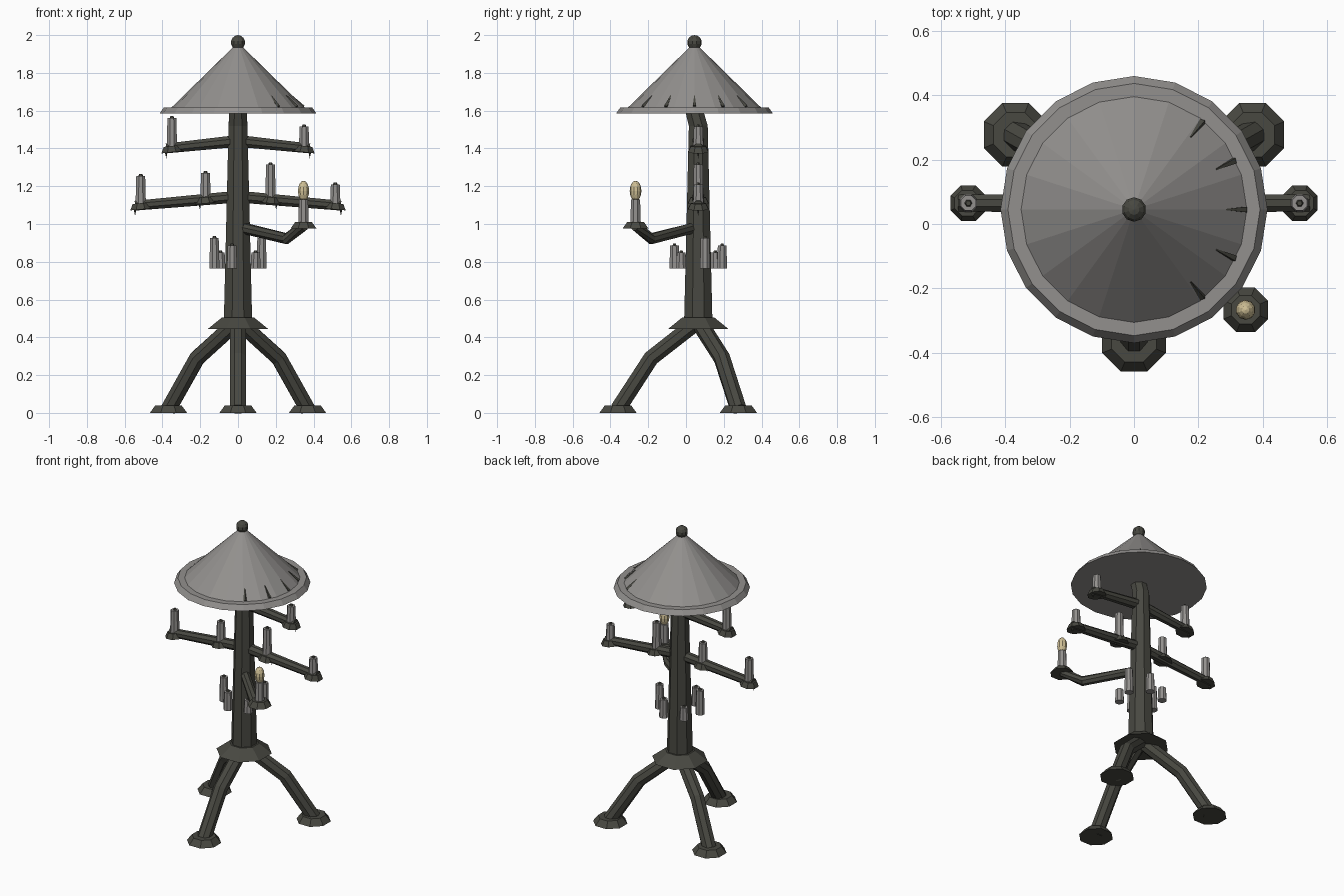
import bpy, bmesh, math
from mathutils import Vector, Matrix

cube = bpy.data.objects.get("Cube")
if cube:
    bpy.data.objects.remove(cube)


def material(name, rgb):
    m = bpy.data.materials.new(name)
    m.use_nodes = True
    color = (*rgb, 1)
    m.diffuse_color = color
    m.node_tree.nodes["Principled BSDF"].inputs["Base Color"].default_value = color
    return m


IRON = material("dark iron", (0.065, 0.065, 0.053))
GREY = material("pale grey", (0.29, 0.28, 0.27))
CREAM = material("warm cream", (0.62, 0.52, 0.3))
CENTRE = Vector((0, 0.065, 0))


def finish(name, bm, mat):
    bmesh.ops.recalc_face_normals(bm, faces=bm.faces)
    mesh = bpy.data.meshes.new(name)
    bm.to_mesh(mesh)
    bm.free()
    mesh.materials.append(mat)
    obj = bpy.data.objects.new(name, mesh)
    bpy.context.collection.objects.link(obj)
    return obj


def frustum(name, base, r1, r2, height, mat, sides=8, tilt=0, turn=None):
    """Cone section standing on base; tilt leans it about y."""
    bm = bmesh.new()
    bmesh.ops.create_cone(bm, cap_ends=True, segments=sides, radius1=r1, radius2=r2, depth=height)
    spin = math.pi / sides if turn is None else turn
    bm.transform(Matrix.Translation(base) @ Matrix.Rotation(tilt, 4, 'Y')
                 @ Matrix.Translation((0, 0, height / 2)) @ Matrix.Rotation(spin, 4, 'Z'))
    return finish(name, bm, mat)


def ball(name, centre, size, mat, u=10, v=7):
    bm = bmesh.new()
    bmesh.ops.create_uvsphere(bm, u_segments=u, v_segments=v, radius=1)
    bm.transform(Matrix.Translation(centre) @ Matrix.Diagonal((*size, 1)))
    return finish(name, bm, mat)


def tube(name, points, radii, mat, sides=8):
    """Faceted tube through a bent path, mitred at the bends."""
    pts = [Vector(p) for p in points]
    bm = bmesh.new()
    rings = []
    for i, p in enumerate(pts):
        d = (pts[min(i + 1, len(pts) - 1)] - pts[max(i - 1, 0)]).normalized()
        side = d.cross(Vector((0, 1, 0)) if abs(d.y) < 0.5 else Vector((1, 0, 0))).normalized()
        if i and side.dot(last) < 0:
            side = -side
        last = side
        up = d.cross(side)
        ring = []
        for k in range(sides):
            a = math.tau * (k + 0.5) / sides
            ring.append(bm.verts.new(p + radii[i] * (math.cos(a) * side + math.sin(a) * up)))
        rings.append(ring)
    for a, b in zip(rings, rings[1:]):
        for k in range(sides):
            n = (k + 1) % sides
            bm.faces.new((a[k], a[n], b[n], b[k]))
    bm.faces.new(rings[0])
    bm.faces.new(rings[-1])
    return finish(name, bm, mat)


def candle(name, base, top, radius=0.03):
    frustum(name, base, radius, radius * 0.85, top - base[2], GREY)
    frustum(name + "_wick", (base[0], base[1], top - 0.003), 0.013, 0.008, 0.014, IRON, 6)


# Post with a short crook under the shade, and its collar
tube("post", [CENTRE + Vector((0, 0, z)) for z in (0.45, 1.52)] + [Vector((0, 0.043, 1.6))],
     (0.082, 0.054, 0.05), IRON)
frustum("collar", CENTRE + Vector((0, 0, 0.445)), 0.172, 0.092, 0.06, IRON)

# Three bent legs with splayed feet
for i, deg in enumerate((-90, 30, 150)):
    a = math.radians(deg)
    out = Vector((math.cos(a), math.sin(a), 0))
    path = [CENTRE + out * r + Vector((0, 0, z)) for r, z in ((0.02, 0.47), (0.25, 0.29), (0.425, 0.02))]
    tube(f"leg_{i + 1}", path, (0.045, 0.045, 0.045), IRON)
    frustum(f"foot_{i + 1}", CENTRE + out * 0.425, 0.107, 0.075, 0.04, IRON)


# Drooping cross arms carrying drip pans, hanging drips and candles
def cross_arm(label, z_mid, z_end, reach, tops):
    drop = math.atan2(z_mid - z_end, reach)
    for s, word in ((-1, "right"), (1, "left")):
        tube(f"{label}_arm_{word}", [CENTRE + Vector((0, 0, z_mid)),
             CENTRE + Vector((s * (reach + 0.03), 0, z_end))], (0.034, 0.028), IRON, 8)
    for x, top in tops:
        z = z_mid - (z_mid - z_end) * abs(x) / reach
        s = math.copysign(1, x)
        base = CENTRE + Vector((x, 0, z - 0.02))
        tag = f"{label}_{'left' if x > 0 else 'right'}_{round(abs(x) * 100)}"
        frustum(tag + "_pan", base, 0.06, 0.043, 0.033, IRON, 8, s * drop)
        candle(tag + "_candle", base + Vector((0, 0, 0.02)), top)
        frustum(tag + "_drip", base + Vector((s * 0.03, 0, -0.033)), 0, 0.009, 0.04, IRON, 5)


cross_arm("lower", 1.145, 1.097, 0.515, ((-0.515, 1.255), (-0.172, 1.27), (0.172, 1.315), (0.515, 1.21)))
cross_arm("upper", 1.44, 1.4, 0.35, ((-0.35, 1.56), (0.35, 1.515)))

# Bent arm holding the lit candle
lit = Vector((0.347, -0.267, 0.975))
tube("lit_arm", [(0.02, 0.045, 0.98), (0.257, -0.185, 0.922), lit + Vector((0, 0, 0.015))],
     (0.03, 0.03, 0.028), IRON)
frustum("lit_pan", lit, 0.075, 0.048, 0.035, IRON)
frustum("lit_candle", lit + Vector((0, 0, 0.03)), 0.03, 0.026, 0.125, GREY)
ball("flame", lit + Vector((0, 0, 0.2)), (0.031, 0.031, 0.054), CREAM, 10, 8)

# Ring of small candles round the post
for i in range(6):
    a = math.radians(16 + 60 * i)
    spot = CENTRE + Vector((0.13 * math.cos(a), 0.13 * math.sin(a), 0.765))
    candle(f"post_candle_{i + 1}", spot, (0.925, 0.885, 0.85)[i % 3], 0.029)

# Conical shade, flat brim, finial
HUB = Vector((0, 0.045, 0))
frustum("shade_brim", HUB + Vector((0, 0, 1.585)), 0.415, 0.392, 0.033, GREY, 20, turn=0)
frustum("shade_cone", HUB + Vector((0, 0, 1.617)), 0.352, 0.01, 0.335, GREY, 20, turn=0)
ball("finial", HUB + Vector((0, 0, 1.961)), (0.039, 0.039, 0.039), IRON)

# Thin dark splits along one side of the shade
for i in range(5):
    a = math.radians(-52 + 26 * i)
    out = Vector((math.cos(a), math.sin(a), 0))
    path = [HUB + out * r + Vector((0, 0, z)) for r, z in ((0.346, 1.62), (0.285, 1.68))]
    tube(f"shade_split_{i + 1}", path, (0.012, 0.003), IRON, 4)
